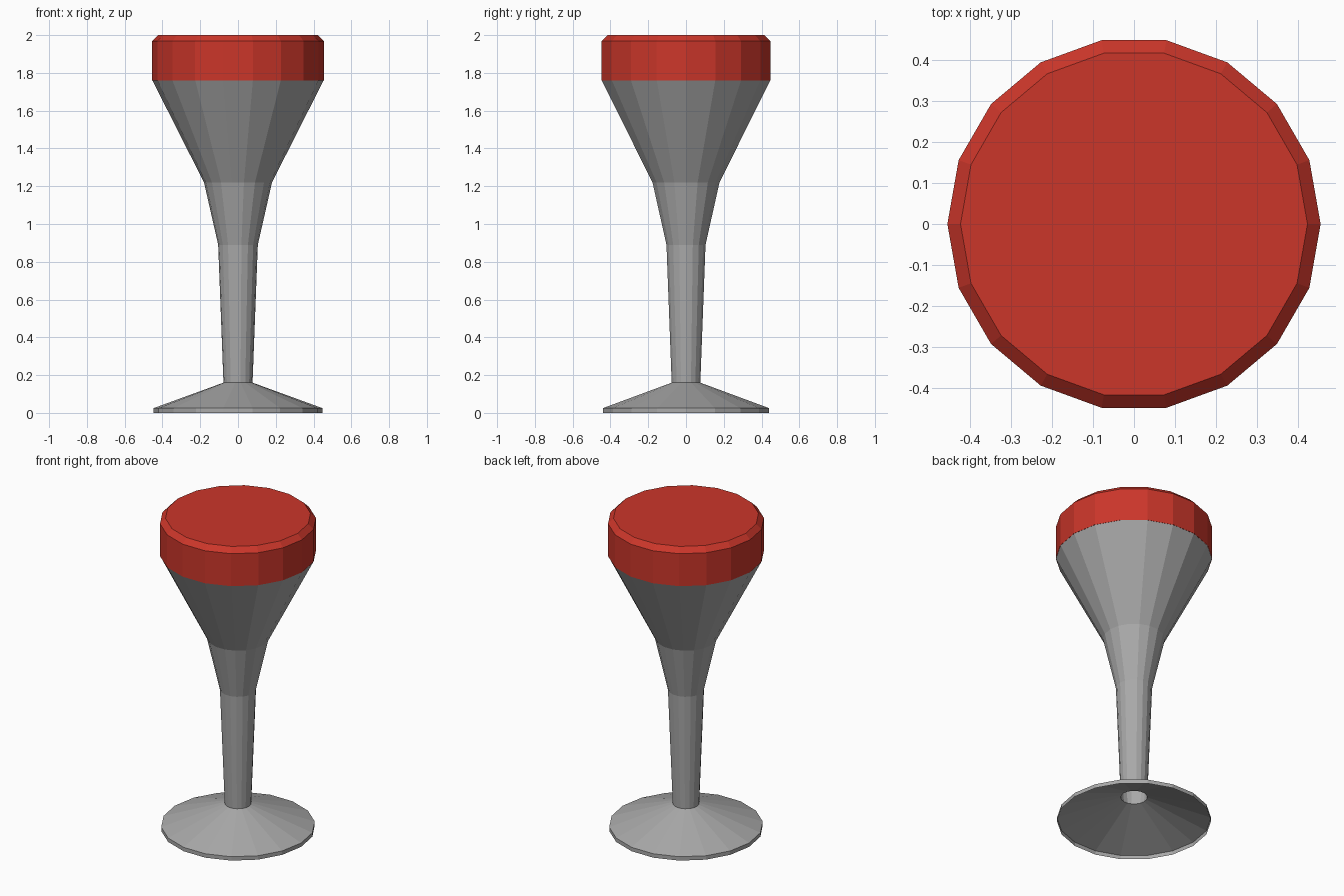
import bpy, bmesh, math

if "Cube" in bpy.data.objects:
    bpy.data.objects.remove(bpy.data.objects["Cube"])

SIDES = 18


def material(name, color):
    m = bpy.data.materials.new(name)
    m.diffuse_color = (*color, 1)
    m.use_nodes = True
    m.node_tree.nodes["Principled BSDF"].inputs["Base Color"].default_value = m.diffuse_color
    return m


def lathe(name, profile, mat, cap_top=False):
    """Turn an (r, z) profile, listed bottom to top, into a flat-faced shell."""
    bm = bmesh.new()
    rings = []
    for r, z in profile:
        angles = [math.tau * i / SIDES for i in range(SIDES)]
        rings.append([bm.verts.new((r * math.cos(a), r * math.sin(a), z)) for a in angles])
    for low, high in zip(rings, rings[1:]):
        for i in range(SIDES):
            j = (i + 1) % SIDES
            bm.faces.new((low[i], low[j], high[j], high[i]))
    if cap_top:
        bm.faces.new(rings[-1])
    mesh = bpy.data.meshes.new(name)
    bm.to_mesh(mesh)
    bm.free()
    mesh.materials.append(mat)
    obj = bpy.data.objects.new(name, mesh)
    bpy.context.collection.objects.link(obj)
    return obj


grey = material("grey metal", (0.40, 0.40, 0.40))
red = material("red cushion", (0.60, 0.037, 0.023))

# Hollow foot, open underneath
lathe("foot", [(0.447, 0), (0.447, 0.025), (0.077, 0.16)], grey)

# Hollow stem flaring out to the seat
lathe("stem", [(0.077, 0.16), (0.105, 0.89), (0.18, 1.22), (0.453, 1.76)], grey)

# Padded seat with a chamfered top edge
lathe("seat", [(0.454, 1.76), (0.454, 1.968), (0.422, 2.0)], red, cap_top=True)
